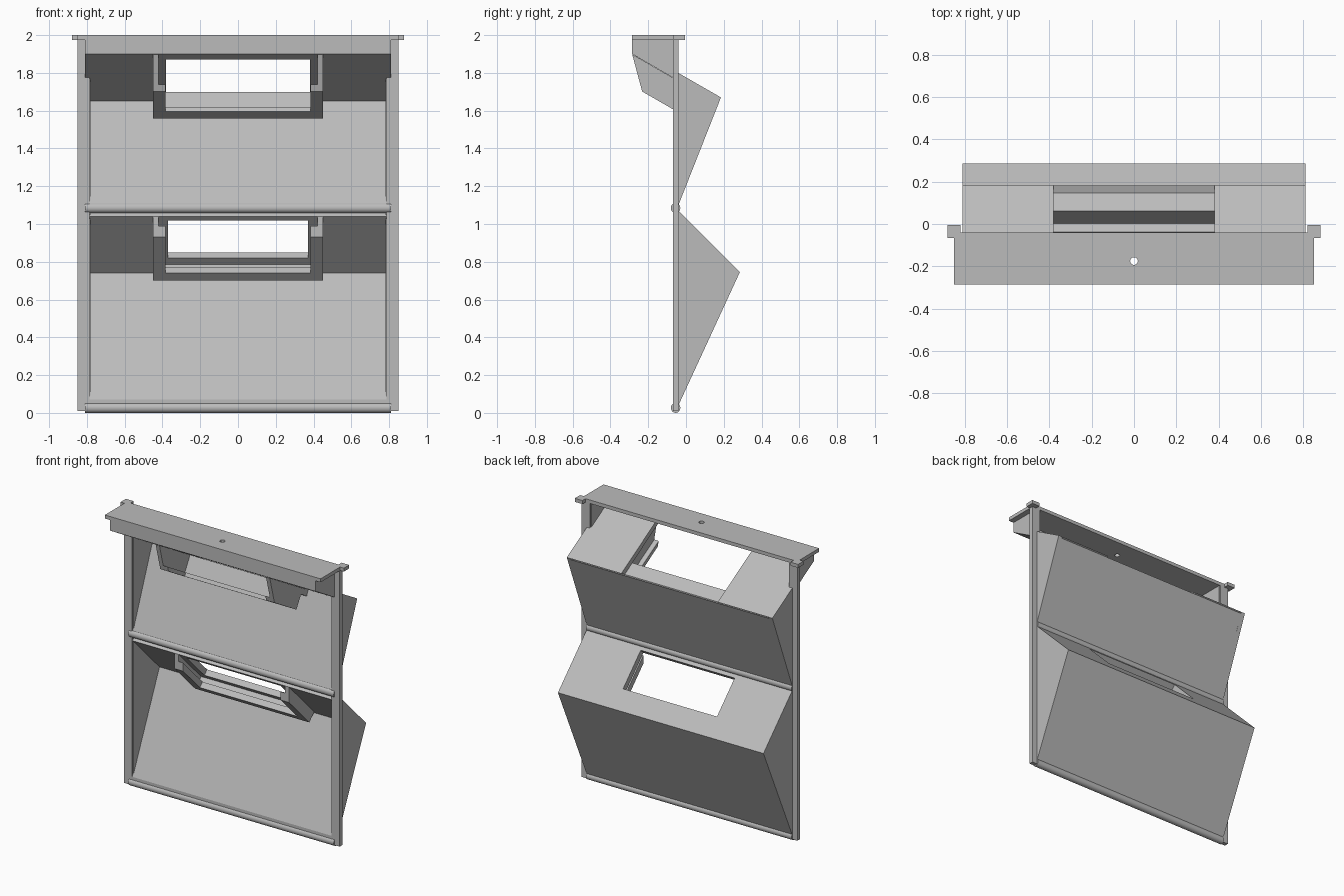
import bpy, bmesh, math

if "Cube" in bpy.data.objects:
    bpy.data.objects.remove(bpy.data.objects["Cube"], do_unlink=True)

# One plain grey for everything
grey = bpy.data.materials.new("plain_grey")
grey.use_nodes = True
grey.diffuse_color = (0.5, 0.5, 0.5, 1)
grey.node_tree.nodes["Principled BSDF"].inputs["Base Color"].default_value = grey.diffuse_color


def prism(name, profile, x0, x1):
    """Extrude a (y, z) outline from x0 to x1."""
    bm = bmesh.new()
    face = bm.faces.new([bm.verts.new((x0, y, z)) for y, z in profile])
    ext = bmesh.ops.extrude_face_region(bm, geom=[face])["geom"]
    verts = [v for v in ext if isinstance(v, bmesh.types.BMVert)]
    bmesh.ops.translate(bm, verts=verts, vec=(x1 - x0, 0, 0))
    bmesh.ops.recalc_face_normals(bm, faces=bm.faces)
    mesh = bpy.data.meshes.new(name)
    bm.to_mesh(mesh)
    bm.free()
    obj = bpy.data.objects.new(name, mesh)
    mesh.materials.append(grey)
    bpy.context.collection.objects.link(obj)
    return obj


def box(name, x0, x1, y0, y1, z0, z1):
    return prism(name, [(y0, z0), (y1, z0), (y1, z1), (y0, z1)], x0, x1)


def pair(name, profile, x0, x1):
    prism("left_" + name, profile, x0, x1)
    prism("right_" + name, profile, -x1, -x0)


def slope(y, z, degrees):
    """Map (distance down the slope, depth below it) to (y, z)."""
    c, s = math.cos(math.radians(degrees)), math.sin(math.radians(degrees))
    return lambda a, n: (y + c * a - s * n, z - s * a - c * n)


def rails(name, at, k, n0, n1, n2, lip, wall, end):
    """Slide track: outer cheeks and inward lips, closed by an end wall."""
    def strip(a, b):
        return [at(a + k, a), at(end, a), at(end, b), at(b + k, b)]

    def bar(s0, a, b):
        return [at(s0, a), at(end, a), at(end, b), at(s0, b)]
    pair(name + "_rail_cheek", strip(n0, n2), 0.42, 0.45)
    pair(name + "_rail_lip", strip(n1, n2), 0.385, 0.421)
    prism(name + "_rail_end_wall", bar(wall, n0, n2), -0.42, 0.42)
    prism(name + "_rail_end_lip", bar(lip, n1, n2), -0.385, 0.385)


# Frame posts, ears and rounded cross bars
post = [(-0.07, 0.01), (-0.04, 0.01), (-0.04, 1.975), (-0.07, 1.975)]
pair("post", post, 0.785, 0.85)
ear = [(-0.065, 1.975), (-0.005, 1.975), (-0.005, 2.0), (-0.065, 2.0)]
pair("ear", ear, 0.82, 0.88)
for name, z in (("bottom_bar", 0.027), ("middle_bar", 1.085)):
    ring = [math.tau * i / 20 for i in range(20)]
    bar = prism(name, [(-0.055 + 0.025 * math.cos(t), z + 0.027 * math.sin(t))
                       for t in ring], -0.81, 0.81)
    bpy.ops.object.select_all(action="DESELECT")
    bar.select_set(True)
    bpy.context.view_layer.objects.active = bar
    bpy.ops.object.shade_smooth_by_angle()

# Cap plate with a small round hole
cap = box("cap_plate", -0.85, 0.85, -0.285, -0.04, 1.975, 2.0)
bpy.ops.mesh.primitive_cylinder_add(vertices=24, radius=0.018, depth=0.2,
                                    location=(0, -0.175, 1.99))
cutter = bpy.context.object
cutter.hide_render = True
mod = cap.modifiers.new("hole", "BOOLEAN")
mod.operation = "DIFFERENCE"
mod.solver = "EXACT"
mod.object = cutter
bpy.context.view_layer.objects.active = cap
bpy.ops.object.modifier_apply(modifier=mod.name)
bpy.data.objects.remove(cutter, do_unlink=True)

# Hood under the cap
box("hood_front", -0.81, 0.81, -0.285, -0.25, 1.9, 1.975)
hood = [(-0.285, 1.975), (-0.285, 1.9), (-0.05, 1.764), (-0.05, 1.975)]
pair("hood_side", hood, 0.78, 0.81)

# Upper pocket: sloping roof open to the back edge, back panel, sides
up = slope(-0.285, 1.94, 30)
back, inner = (0.185, 1.67), (0.147, 1.65)
pair("upper_roof", [(-0.285, 1.94), (-0.285, 1.9), inner, back], 0.38, 0.81)
prism("upper_roof_front", [(-0.285, 1.94), (-0.285, 1.9), up(0.078, 0.036), up(0.078, 0)],
      -0.38, 0.38)
prism("upper_roof_shelf", [up(0.42, 0.036), inner, (0.13, 1.61), up(0.42, 0.075)], -0.45, 0.45)
prism("upper_back", [(0.181, 1.66), (-0.04, 1.1), (-0.07, 1.1), inner], -0.81, 0.81)
pair("upper_side", [(-0.06, 1.81), back, (-0.04, 1.1), (-0.06, 1.1)], 0.78, 0.81)
rails("upper", up, -0.015, 0.036, 0.153, 0.18, 0.375, 0.42, 0.45)

# Lower pocket: sloping roof with a window, back panel, sides
low = slope(-0.04, 1.07, 45)
back, inner = (0.285, 0.745), (0.23, 0.74)
pair("lower_roof", [low(0, 0), back, inner, (-0.07, 1.04)], 0.37, 0.81)
prism("lower_roof_front", [low(0, 0), low(0.03, 0), low(0.03, 0.042), (-0.07, 1.04)],
      -0.37, 0.37)
prism("lower_roof_rear", [low(0.311, 0), back, inner, low(0.311, 0.042)], -0.37, 0.37)
prism("lower_back", [back, (-0.04, 0.04), (-0.07, 0.04), (-0.07, 0.07), inner], -0.81, 0.81)
pair("lower_side", [(-0.06, 1.07), (-0.04, 1.07), back, (-0.04, 0.04), (-0.06, 0.04)],
     0.78, 0.81)
rails("lower", low, -0.042, 0.042, 0.078, 0.12, 0.346, 0.361, 0.403)
